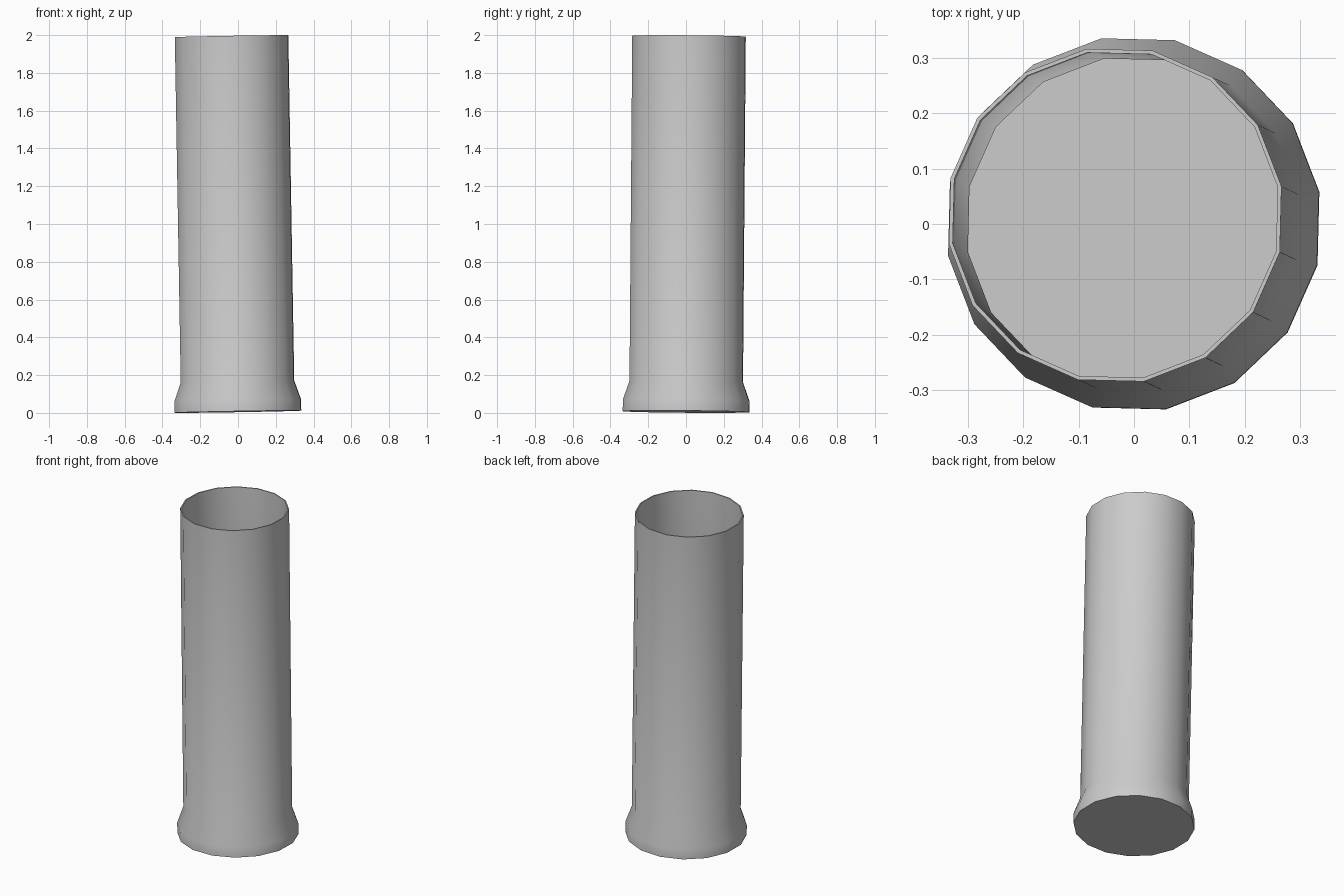
import bpy, bmesh, math
from mathutils import Vector, Matrix

if "Cube" in bpy.data.objects:
    bpy.data.objects.remove(bpy.data.objects["Cube"])

SIDES = 16
PHASE = math.radians(9.8)

# Profile (radius, height): outer flared foot, straight tube, thin lip, inner wall
profile = [(0.34, 0.0), (0.34, 0.06), (0.305, 0.16), (0.305, 1.988),
           (0.298, 1.988), (0.302, 0.16), (0.335, 0.06), (0.335, 0.006)]

bm = bmesh.new()


def ring(r, z):
    return [bm.verts.new((r * math.cos(PHASE + i * math.tau / SIDES),
                          r * math.sin(PHASE + i * math.tau / SIDES), z))
            for i in range(SIDES)]


# Side walls, underside and inner floor
rings = [ring(r, z) for r, z in profile]
for a, b in zip(rings, rings[1:]):
    for i in range(SIDES):
        j = (i + 1) % SIDES
        bm.faces.new((a[i], a[j], b[j], b[i]))
bm.faces.new(rings[0][::-1])
bm.faces.new(rings[-1])

# Slight lean of the whole tube
lean = Vector((0, 0, 1)).rotation_difference(Vector((-0.034, 0.016, 1.988)))
bm.transform(Matrix.Translation((0, 0, 0.0064)) @ lean.to_matrix().to_4x4())
bmesh.ops.recalc_face_normals(bm, faces=bm.faces)

mesh = bpy.data.meshes.new("leaning_tube")
bm.to_mesh(mesh)
bm.free()
tube = bpy.data.objects.new("leaning_tube", mesh)
bpy.context.collection.objects.link(tube)

# Smooth sides with sharp rim and base
bpy.context.view_layer.objects.active = tube
tube.select_set(True)
bpy.ops.object.shade_smooth_by_angle(angle=math.radians(40))
